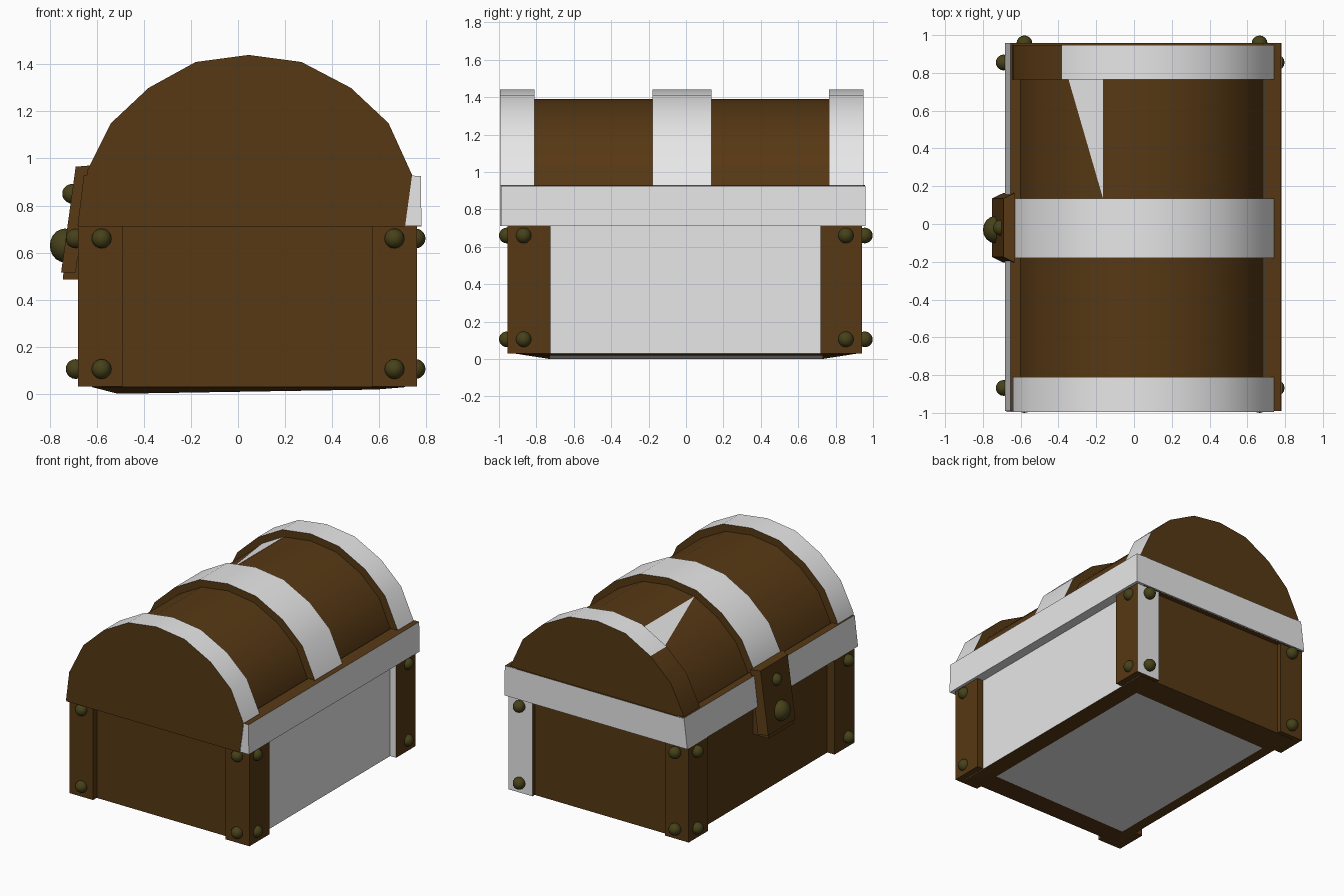
import bpy, bmesh, math
from mathutils import Vector

if "Cube" in bpy.data.objects:
    bpy.data.objects.remove(bpy.data.objects["Cube"])

def material(name, col):
    m = bpy.data.materials.new(name)
    m.diffuse_color = (*col, 1)
    m.use_nodes = True
    m.node_tree.nodes["Principled BSDF"].inputs["Base Color"].default_value = m.diffuse_color
    return m

BROWN = material("dark brown wood", (0.095, 0.04, 0.007))
WHITE = material("pale grey", (0.8, 0.8, 0.8))
STUD = material("dark olive metal", (0.062, 0.053, 0.01))

def finish(name, bm, mats, rule=None, smooth=None):
    """Make an object; rule(normal, centre) returns a material index."""
    bmesh.ops.recalc_face_normals(bm, faces=bm.faces[:])
    bm.normal_update()
    if rule:
        for f in bm.faces:
            f.material_index = rule(f.normal, f.calc_center_median())
    me = bpy.data.meshes.new(name)
    bm.to_mesh(me)
    bm.free()
    for m in mats:
        me.materials.append(m)
    if smooth:
        me.shade_smooth()
        me.set_sharp_from_angle(angle=math.radians(smooth))
    ob = bpy.data.objects.new(name, me)
    bpy.context.collection.objects.link(ob)
    return ob

def prism(name, profile, y0, y1, mats, rule=None, smooth=None):
    """Extrude an x/z profile along y."""
    bm = bmesh.new()
    a = [bm.verts.new((x, y0, z)) for x, z in profile]
    b = [bm.verts.new((x, y1, z)) for x, z in profile]
    n = len(a)
    bm.faces.new(a)
    bm.faces.new(b[::-1])
    for i in range(n):
        j = (i + 1) % n
        bm.faces.new((a[i], b[i], b[j], a[j]))
    return finish(name, bm, mats, rule, smooth)

def box(name, x0, x1, y0, y1, z0, z1, mats, rule=None):
    return prism(name, [(x0, z0), (x1, z0), (x1, z1), (x0, z1)], y0, y1, mats, rule)

def stud(name, loc, r, squash=(1, 1, 1)):
    bm = bmesh.new()
    bmesh.ops.create_uvsphere(bm, u_segments=16, v_segments=10, radius=r)
    bmesh.ops.scale(bm, vec=squash, verts=bm.verts[:])
    bmesh.ops.translate(bm, vec=loc, verts=bm.verts[:])
    finish(name, bm, [STUD], smooth=60)

# Body: brown walls, pale right wall, pale inset bottom that dips slightly
bm = bmesh.new()
def ring(x0, x1, y, zl, zr):
    return [bm.verts.new(p) for p in ((x0, -y, zl), (x1, -y, zr), (x1, y, zr), (x0, y, zl))]
top = ring(-0.62, 0.71, 0.91, 0.75, 0.75)
low = ring(-0.62, 0.71, 0.91, 0.028, 0.028)
inner = ring(-0.51, 0.59, 0.73, 0.0, 0.018)
for r, s in ((top, low), (low, inner)):
    for i in range(4):
        j = (i + 1) % 4
        bm.faces.new((r[i], r[j], s[j], s[i]))
bm.faces.new(top)
bm.faces.new(inner)
finish("chest_body", bm, [BROWN, WHITE],
       lambda n, c: 1 if n.x > 0.9 or (n.z < -0.5 and abs(c.y) < 0.1 and abs(c.x) < 0.2) else 0)

# Corner posts with studs; the back right post has pale end faces
for sx, x0, x1 in (("left", -0.68, -0.49), ("right", 0.57, 0.76)):
    for sy, y0, y1 in (("front", -0.955, -0.725), ("back", 0.72, 0.94)):
        pale = sx == "right" and sy == "back"
        box(f"{sy}_{sx}_post", x0, x1, y0, y1, 0.03, 0.715, [BROWN, WHITE],
            (lambda n, c: 1 if abs(n.y) > 0.9 else 0) if pale else None)
        for z in (0.105, 0.66):
            stud("end_stud", (-0.58 if sx == "left" else 0.665,
                              -0.958 if sy == "front" else 0.956, z), 0.042)
            stud("side_stud", (-0.69 if sx == "left" else 0.755,
                               -0.868 if sy == "front" else 0.855, z), 0.042)

# Lid: outer arch for the bands, smaller arch for the planks
arch = [(0.74, 0.93), (0.64, 1.15), (0.48, 1.30), (0.27, 1.41), (0.045, 1.44),
        (-0.18, 1.41), (-0.38, 1.30), (-0.54, 1.15), (-0.64, 0.95)]
outer = [(0.71, 0.71)] + arch + [(-0.675, 0.71)]
small = [(0.045 + (x - 0.045) * 0.92, 0.8 + (z - 0.8) * 0.92) for x, z in arch]
core = [(0.68, 0.715)] + small + [(-0.63, 0.715)]
prism("lid_planks", core, -0.95, 0.92, [BROWN], smooth=30)

def band_rule(n, c):
    return 0 if abs(n.y) > 0.9 or n.z < -0.9 else 1

def back_rule(n, c):
    return 0 if c.x < -0.38 else band_rule(n, c)

for name, y0, y1, rule in (("front_band", -0.995, -0.81, band_rule),
                           ("middle_band", -0.18, 0.135, band_rule),
                           ("back_band", 0.765, 0.948, back_rule)):
    prism(name, outer, y0, y1, [BROWN, WHITE], rule, 30)

# Pale triangular patch lying on one plank facet
bm = bmesh.new()
p, q = small[5], small[6]
off = Vector((-(p[1] - q[1]), 0, p[0] - q[0])).normalized() * 0.004
tri = [bm.verts.new(Vector(v) + off) for v in
       ((p[0], 0.135, p[1]), (p[0], 0.77, p[1]), (q[0], 0.77, q[1]))]
bm.faces.new(tri)
ob = finish("plank_patch", bm, [WHITE])
if ob.data.polygons[0].normal.z < 0:
    ob.data.flip_normals()

# Lid rim on the right, left and back, with a brown top
def rim_rule(n, c):
    return 0 if n.z > 0.8 else 1

prism("right_rim", [(0.65, 0.712), (0.78, 0.712), (0.777, 0.925), (0.69, 0.93)],
      -0.99, 0.957, [BROWN, WHITE], rim_rule)
prism("left_rim", [(-0.60, 0.712), (-0.682, 0.712), (-0.655, 0.93), (-0.60, 0.93)],
      -0.99, 0.957, [BROWN, WHITE], lambda n, c: 0 if n.y < -0.9 else rim_rule(n, c))
prism("back_rim", [(-0.682, 0.711), (0.78, 0.711), (0.777, 0.926), (-0.655, 0.926)],
      0.88, 0.959, [BROWN, WHITE], rim_rule)

# Latch: lock block, tilted hasp and two studs
def tapered(name, profile, y0, y1, inset):
    ob = prism(name, profile, y0, y1, [BROWN])
    mid = (y0 + y1) / 2
    for v in ob.data.vertices:          # narrow the outer face slightly
        if v.index % len(profile) < 2:
            v.co.y += inset if v.co.y < mid else -inset
    return ob

tapered("lock_block", [(-0.745, 0.485), (-0.722, 0.70), (-0.62, 0.70), (-0.62, 0.485)],
        -0.17, 0.12, 0.0)
tapered("latch_hasp", [(-0.752, 0.515), (-0.69, 0.965), (-0.63, 0.97), (-0.69, 0.515)],
        -0.205, 0.165, 0.03)
stud("latch_large_stud", (-0.735, -0.03, 0.63), 0.072, (0.9, 1, 1))
stud("latch_small_stud", (-0.705, -0.02, 0.85), 0.042)
